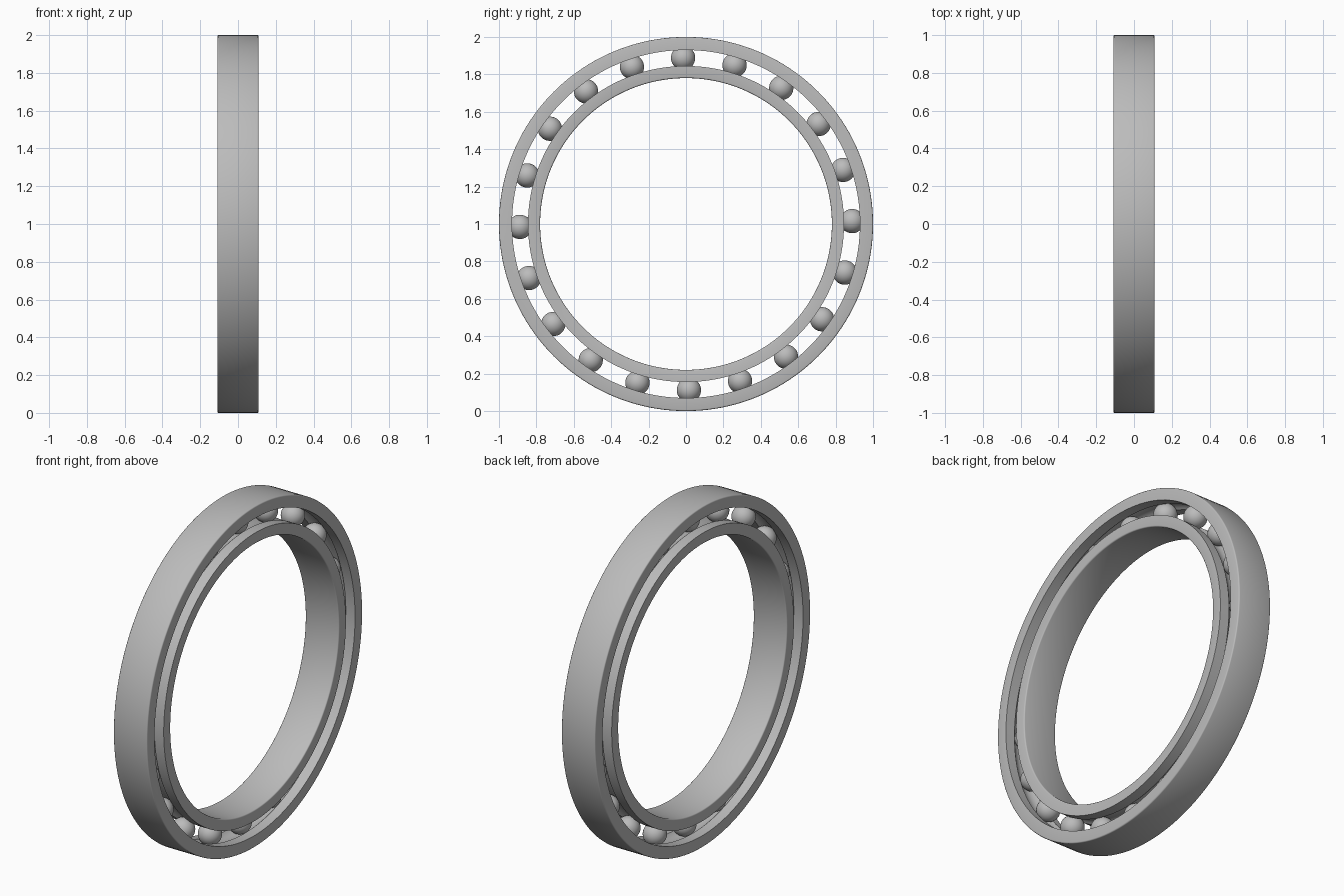
import bpy
import bmesh
from math import sin, cos, pi, radians, acos
from mathutils import Matrix, Vector

if "Cube" in bpy.data.objects:
    bpy.data.objects.remove(bpy.data.objects["Cube"])

HALF_W = 0.109       # half width of both rings
PITCH = 0.888        # radius of the circle of ball centres
BALL_R = 0.065
BALLS = 20
SEGMENTS = 160
ROUND = 0.007        # edge rounding on the outer corners

steel = bpy.data.materials.new("steel grey")
steel.use_nodes = True
grey = (0.5, 0.5, 0.5, 1)
steel.diffuse_color = grey
steel.node_tree.nodes["Principled BSDF"].inputs["Base Color"].default_value = grey


def finish(name, bm):
    bmesh.ops.recalc_face_normals(bm, faces=bm.faces)
    mesh = bpy.data.meshes.new(name)
    bm.to_mesh(mesh)
    bm.free()
    mesh.materials.append(steel)
    obj = bpy.data.objects.new(name, mesh)
    obj.location.z = 1
    bpy.context.collection.objects.link(obj)
    bpy.ops.object.select_all(action="DESELECT")
    obj.select_set(True)
    bpy.context.view_layer.objects.active = obj
    bpy.ops.object.shade_smooth_by_angle(angle=radians(31))
    return obj


def ring(name, plain, shoulder):
    """Lathe a race about x: plain cylinder on one side, ball groove on the other."""
    side = 1 if plain > shoulder else -1
    profile = []
    # rounded corners on the plain side
    for end in (-1, 1):
        corner = []
        for i in range(4):
            a = i * pi / 6
            corner.append((end * (HALF_W - ROUND + ROUND * cos(a)),
                           plain - side * (ROUND - ROUND * sin(a))))
        profile += corner if end < 0 else corner[::-1]
    # shoulder with the circular groove
    profile.append((HALF_W, shoulder))
    spread = acos(abs(shoulder - PITCH) / BALL_R)
    for i in range(13):
        a = spread * (1 - i / 6)
        profile.append((BALL_R * sin(a), PITCH + side * BALL_R * cos(a)))
    profile.append((-HALF_W, shoulder))

    bm = bmesh.new()
    verts = [bm.verts.new((x, 0, r)) for x, r in profile]
    edges = [bm.edges.new((v, verts[i - 1])) for i, v in enumerate(verts)]
    bmesh.ops.spin(bm, geom=verts + edges, cent=(0, 0, 0), axis=(1, 0, 0),
                   angle=2 * pi, steps=SEGMENTS, use_merge=True)
    bmesh.ops.remove_doubles(bm, verts=bm.verts, dist=0.0001)
    return finish(name, bm)


# Races
ring("outer_ring", 1.0, 0.93)
ring("inner_ring", 0.78, 0.845)

# Balls evenly spaced in the groove
bm = bmesh.new()
for k in range(BALLS):
    a = radians(1) + k * 2 * pi / BALLS
    centre = Vector((0, PITCH * cos(a), PITCH * sin(a)))
    bmesh.ops.create_uvsphere(bm, u_segments=32, v_segments=16, radius=BALL_R,
                              matrix=Matrix.Translation(centre))
finish("balls", bm)
